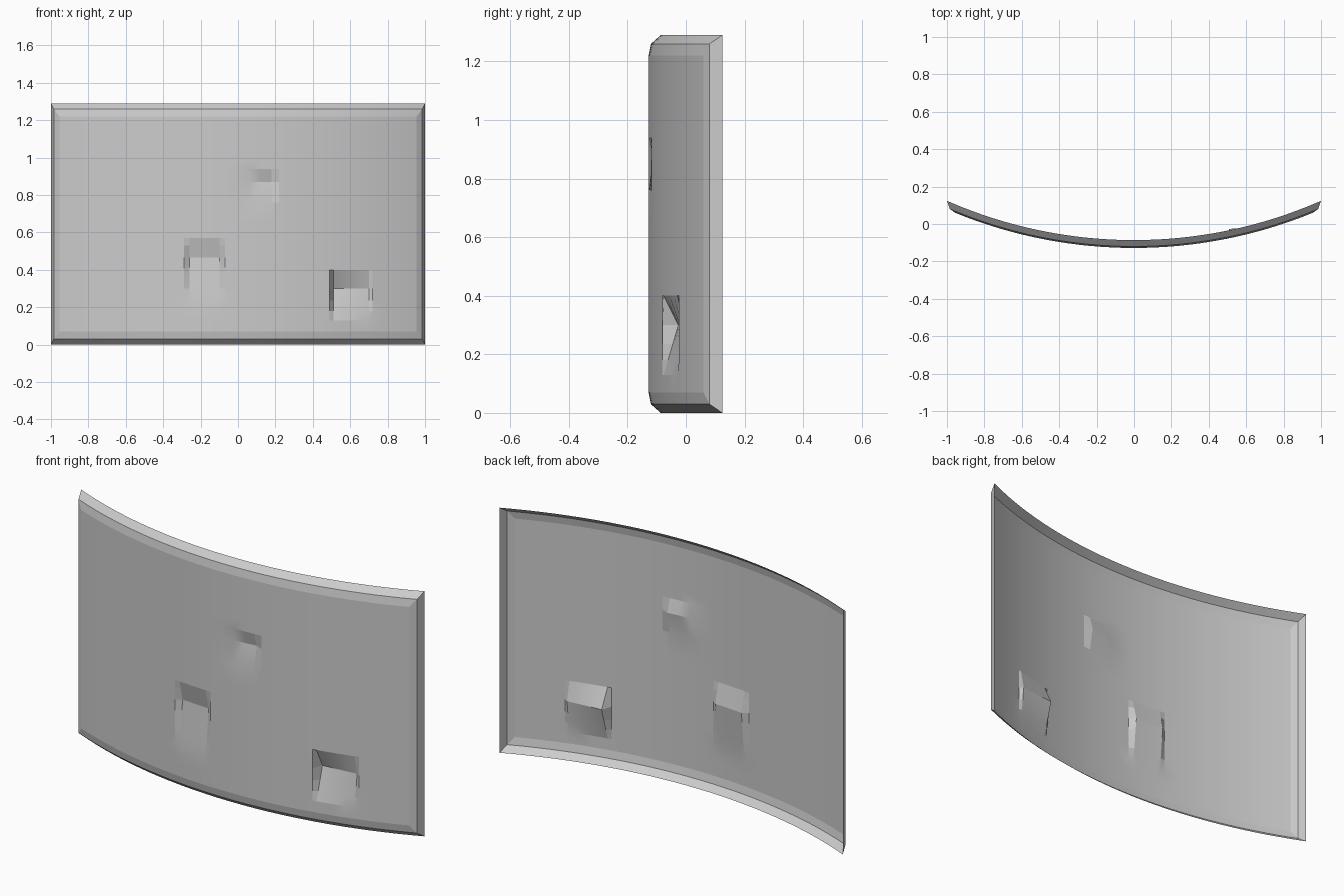
import bpy
import bmesh
import math

cube = bpy.data.objects.get("Cube")
if cube:
    bpy.data.objects.remove(cube, do_unlink=True)

AXIS_Y = 2.40          # centre of curvature behind the panel
MID_Z = 0.645
# Half width, half height and bend radius of face, crease and rim
FACE = (0.955, 0.575, 2.528)
CREASE = (0.985, 0.615, 2.52)
RIM = (1.0, 0.645, 2.486)

# Dents: (x, depth) across, and (z, strength) upward
DENTS = [
    ([(0.49, 0), (0.51, 0.05), (0.70, 0.02), (0.72, 0)],
     [(0.13, 0), (0.30, 1), (0.40, 0)]),
    ([(-0.29, 0), (-0.26, 0.025), (-0.10, 0.025), (-0.07, 0)],
     [(0.18, 0), (0.235, 0.1), (0.465, 1), (0.57, 0)]),
    ([(0.0, 0), (0.06, 0.015), (0.18, 0.02), (0.22, 0)],
     [(0.76, 0), (0.87, 1), (0.94, 0)]),
]


def ramp(points, t):
    """Piecewise linear value, zero outside the points."""
    for (a, va), (b, vb) in zip(points, points[1:]):
        if a <= t <= b:
            return va + (vb - va) * (t - a) / (b - a)
    return 0.0


def stations(low, high, count, knots):
    """Even spacing, giving way to the dent corners."""
    even = [low + (high - low) * i / count for i in range(count + 1)]
    gap = 0.015
    kept = [e for e in even if all(abs(e - k) > gap for k in knots)]
    return sorted(set(kept) | set(knots))


def build_panel():
    bm = bmesh.new()
    half_w, half_h, radius = FACE
    xs = stations(-half_w, half_w, 32, [p[0] for d in DENTS for p in d[0]])
    zs = stations(MID_Z - half_h, MID_Z + half_h, 10,
                  [p[0] for d in DENTS for p in d[1]])

    # Flat face grid, with the bend radius kept in y for now
    rows = [[bm.verts.new((x, radius, z)) for x in xs] for z in zs]
    for low, high in zip(rows, rows[1:]):
        for i in range(len(xs) - 1):
            bm.faces.new((low[i], low[i + 1], high[i + 1], high[i]))

    # Shallow border, then flared rim, with mitred corners
    for old, new in ((FACE, CREASE), (CREASE, RIM)):
        border = [e for e in bm.edges if e.is_boundary]
        ring = bmesh.ops.extrude_edge_only(bm, edges=border)["geom"]
        for v in ring:
            if isinstance(v, bmesh.types.BMVert):
                v.co.x *= new[0] / old[0]
                v.co.z = MID_Z + (v.co.z - MID_Z) * new[1] / old[1]
                v.co.y = new[2]

    # Bend about the vertical axis and press in the dents
    for v in bm.verts:
        x, r, z = v.co
        dent = sum(ramp(across, x) * ramp(up, z) for across, up in DENTS)
        v.co.y = AXIS_Y - math.sqrt(r * r - x * x) + dent

    bmesh.ops.recalc_face_normals(bm, faces=bm.faces)
    if sum(f.normal.y for f in bm.faces) > 0:
        bmesh.ops.reverse_faces(bm, faces=bm.faces)
    mesh = bpy.data.meshes.new("curved_panel")
    bm.to_mesh(mesh)
    bm.free()
    panel = bpy.data.objects.new("curved_panel", mesh)
    bpy.context.collection.objects.link(panel)
    return panel


panel = build_panel()
bpy.ops.object.select_all(action="DESELECT")
panel.select_set(True)
bpy.context.view_layer.objects.active = panel
bpy.ops.object.shade_smooth_by_angle(angle=math.radians(10))
